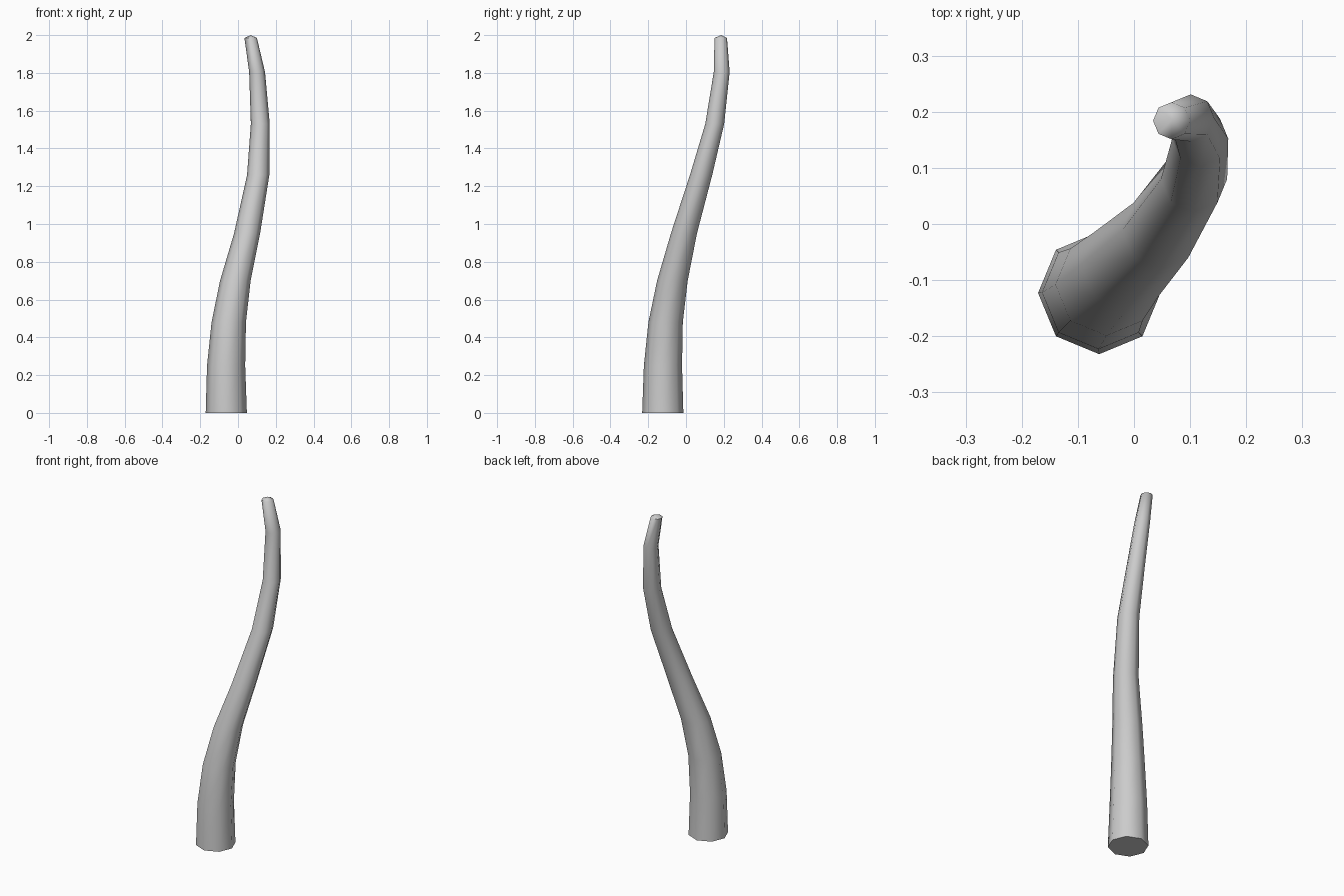
import bpy
import bmesh
from math import cos, sin, tau, radians

default_cube = bpy.data.objects.get("Cube")
if default_cube:
    bpy.data.objects.remove(default_cube, do_unlink=True)

SIDES = 8
TIP = (0.067, 0.186, 2.0)

# Cross-sections from base to tip: centre x, centre y, height, radius
SECTIONS = [
    (-0.062, -0.123, 0.0, 0.109),
    (-0.063, -0.122, 0.25, 0.101),
    (-0.049, -0.108, 0.48, 0.091),
    (-0.014, -0.072, 0.7, 0.081),
    (0.048, -0.011, 0.95, 0.069),
    (0.107, 0.08, 1.26, 0.059),
    (0.118, 0.152, 1.53, 0.05),
    (0.101, 0.189, 1.805, 0.042),
    (0.067, 0.184, 1.985, 0.033),
]


def make_material(name, colour):
    mat = bpy.data.materials.new(name)
    mat.use_nodes = True
    mat.diffuse_color = colour
    for node in mat.node_tree.nodes:
        if node.type == "BSDF_PRINCIPLED":
            node.inputs["Base Color"].default_value = colour
    return mat


def add_ring(bm, x, y, z, radius):
    angles = [tau * i / SIDES for i in range(SIDES)]
    return [bm.verts.new((x + radius * cos(a), y + radius * sin(a), z)) for a in angles]


def neighbours(ring):
    return zip(ring, ring[1:] + ring[:1])


# Tapering curved body with a flat base and a shallow pointed tip
bm = bmesh.new()
rings = [add_ring(bm, *section) for section in SECTIONS]
for lower, upper in zip(rings, rings[1:]):
    for (a, b), (c, d) in zip(neighbours(lower), neighbours(upper)):
        bm.faces.new((a, b, d, c))
bm.faces.new(reversed(rings[0]))
tip = bm.verts.new(TIP)
for a, b in neighbours(rings[-1]):
    bm.faces.new((a, b, tip))
bmesh.ops.recalc_face_normals(bm, faces=bm.faces)

mesh = bpy.data.meshes.new("curved_tentacle")
bm.to_mesh(mesh)
bm.free()
mesh.materials.append(make_material("plain grey", (0.6, 0.6, 0.6, 1.0)))
tentacle = bpy.data.objects.new("curved_tentacle", mesh)
bpy.context.collection.objects.link(tentacle)

# Smooth sides, sharp base rim
bpy.ops.object.select_all(action="DESELECT")
tentacle.select_set(True)
bpy.context.view_layer.objects.active = tentacle
bpy.ops.object.shade_smooth_by_angle(angle=radians(60))
